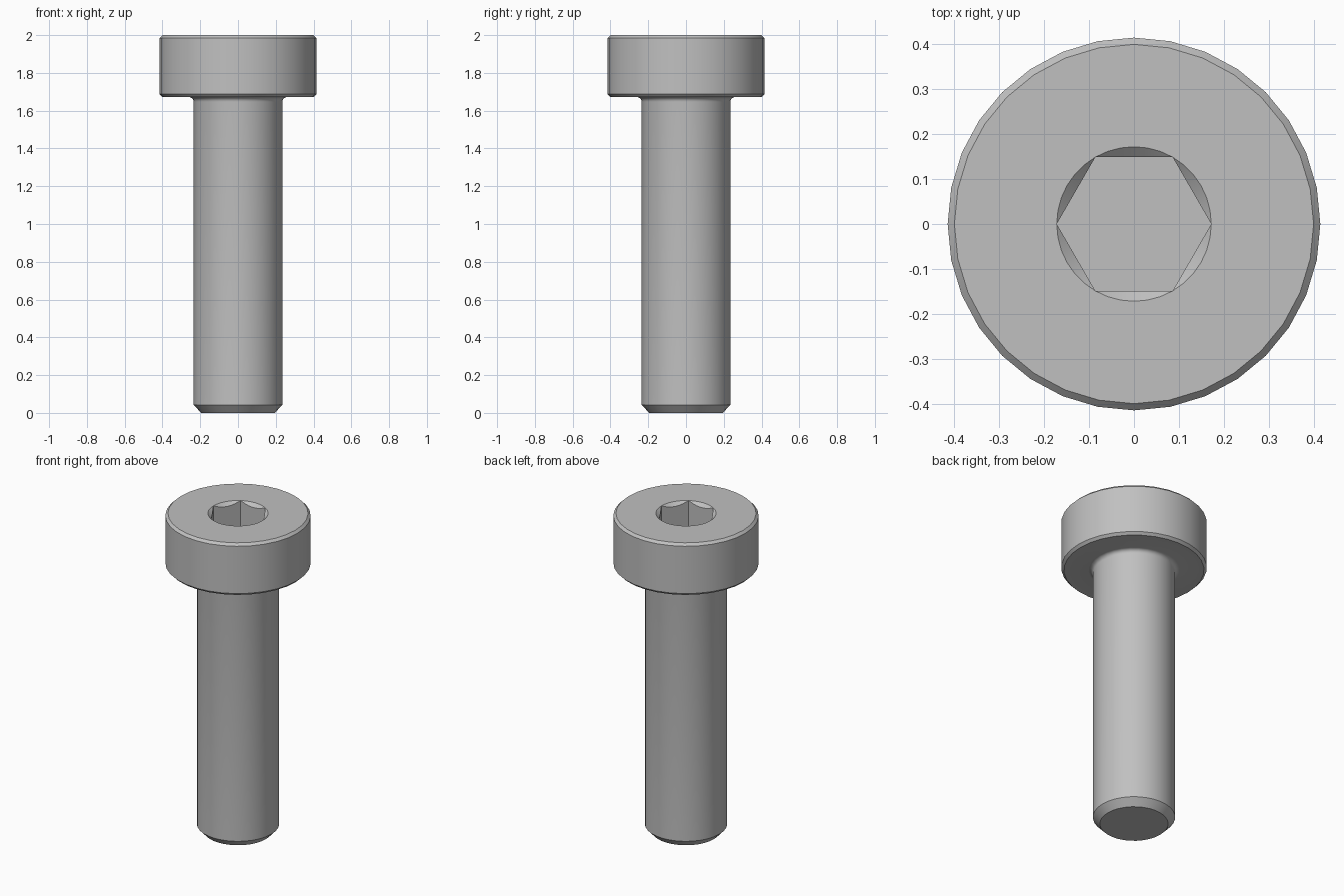
import bpy
import bmesh
from math import cos, sin, pi, radians

cube = bpy.data.objects.get("Cube")
if cube:
    bpy.data.objects.remove(cube, do_unlink=True)

SIDES = 32
SHAFT_R, HEAD_R = 0.235, 0.415
HEAD_Z, TOP = 1.672, 2.0
BEVEL, FILLET = 0.015, 0.025
APOTHEM, SOCKET_DEPTH, STEPS = 0.149, 0.27, 6

steel = bpy.data.materials.new("steel_grey")
steel.use_nodes = True
grey = (0.53, 0.53, 0.53, 1)
steel.diffuse_color = grey
steel.node_tree.nodes["Principled BSDF"].inputs["Base Color"].default_value = grey

bm = bmesh.new()


def ring(points):
    return [bm.verts.new(p) for p in points]


def circle(r, z, count):
    return ring([(r * cos(2 * pi * i / count), r * sin(2 * pi * i / count), z)
                 for i in range(count)])


def skin(a, b):
    n = len(a)
    for i in range(n):
        j = (i + 1) % n
        bm.faces.new((a[i], a[j], b[j], b[i]))


def loop_edges(loop):
    return [bm.edges.get((v, loop[i - 1])) for i, v in enumerate(loop)]


# Outer profile: tip chamfer, shaft, fillet under the head, bevelled head
profile = [(0.195, 0), (SHAFT_R, 0.043)]
for k in range(6):
    a = pi / 2 * k / 5
    profile.append((SHAFT_R + FILLET * (1 - cos(a)),
                    HEAD_Z - FILLET + FILLET * sin(a)))
profile += [(HEAD_R - BEVEL, HEAD_Z), (HEAD_R, HEAD_Z + BEVEL),
            (HEAD_R, TOP - BEVEL), (HEAD_R - BEVEL, TOP)]
rings = [circle(r, z, SIDES) for r, z in profile]
for low, high in zip(rings, rings[1:]):
    skin(low, high)
bm.faces.new(rings[0][::-1])

# Hexagonal socket with a conical countersink that scallops its walls
count = 6 * STEPS
corner = APOTHEM / cos(pi / 6)
rim = circle(corner, TOP, count)
wall, floor = [], []
for i in range(count):
    a = 2 * pi * i / count
    r = APOTHEM / cos(a % (pi / 3) - pi / 6)
    x, y = r * cos(a), r * sin(a)
    wall.append((x, y, TOP - 0.9 * (corner - r)))
    floor.append((x, y, TOP - SOCKET_DEPTH))
wall, floor = ring(wall), ring(floor)
skin(rim, wall)
skin(wall, floor)
bm.faces.new(floor)

# Flat top between the head bevel and the socket rim
bmesh.ops.triangle_fill(bm, use_beauty=True, normal=(0, 0, 1),
                        edges=loop_edges(rings[-1]) + loop_edges(rim))
bmesh.ops.remove_doubles(bm, verts=bm.verts, dist=0.0001)
bmesh.ops.recalc_face_normals(bm, faces=bm.faces)

mesh = bpy.data.meshes.new("socket_head_screw")
bm.to_mesh(mesh)
bm.free()
mesh.materials.append(steel)
screw = bpy.data.objects.new("socket_head_screw", mesh)
bpy.context.collection.objects.link(screw)

bpy.ops.object.select_all(action="DESELECT")
screw.select_set(True)
bpy.context.view_layer.objects.active = screw
bpy.ops.object.shade_smooth_by_angle(angle=radians(25))
